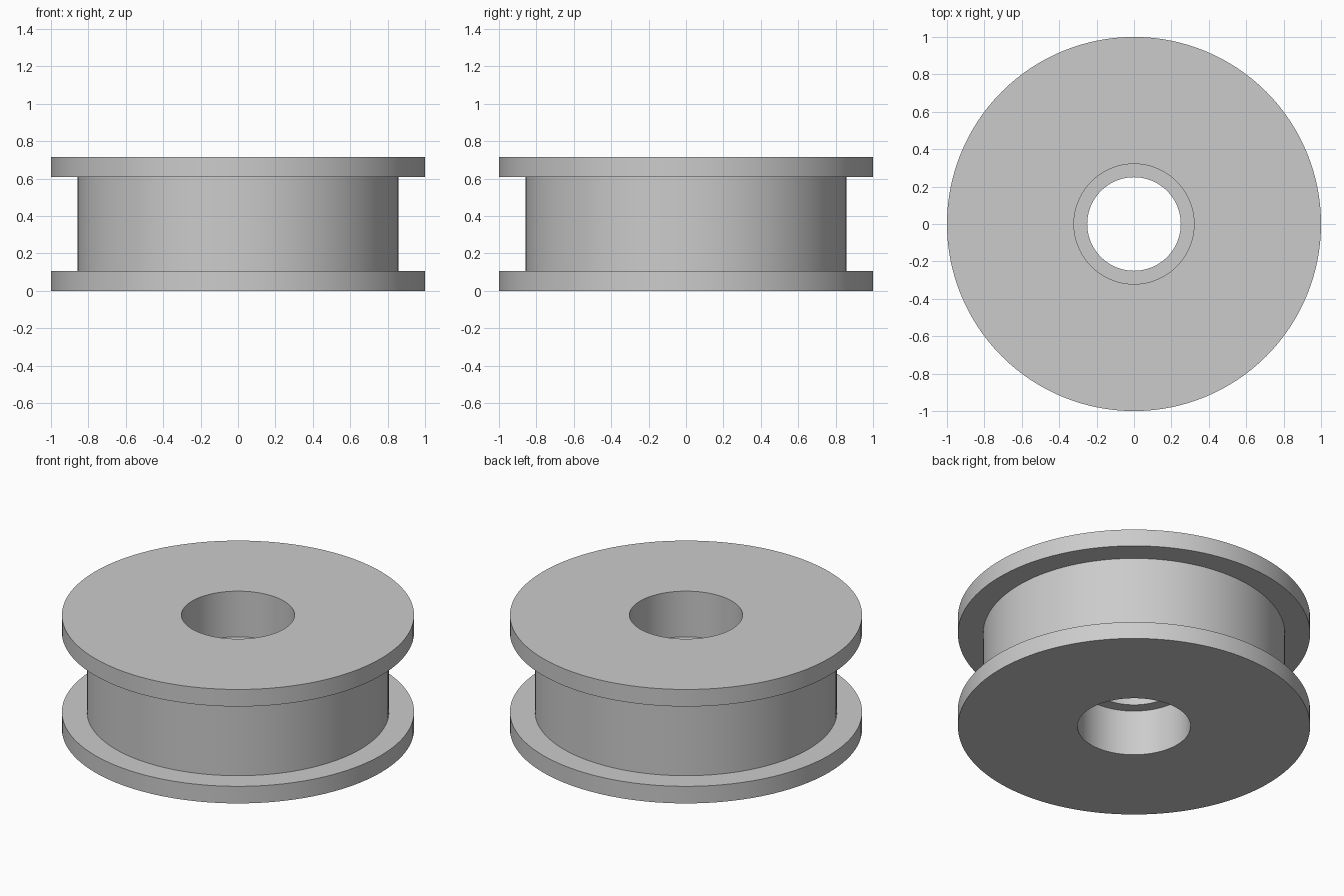
import bpy
import bmesh
import math

cube = bpy.data.objects.get("Cube")
if cube:
    bpy.data.objects.remove(cube, do_unlink=True)

SEGMENTS = 128
FLANGE_R, CORE_R, BORE_R, RIB_R = 1.0, 0.857, 0.321, 0.25
HEIGHT, FLANGE_H = 0.714, 0.107
RIB_LOW, RIB_HIGH = 0.286, 0.428

# Single plain material
grey = bpy.data.materials.new("light grey")
grey.use_nodes = True
colour = (0.6, 0.6, 0.6, 1)
grey.diffuse_color = colour
grey.node_tree.nodes["Principled BSDF"].inputs["Base Color"].default_value = colour


def lathe(name, profile):
    """Revolve a closed (radius, height) profile around the z axis."""
    bm = bmesh.new()
    rings = []
    for i in range(SEGMENTS):
        a = 2 * math.pi * i / SEGMENTS
        rings.append([bm.verts.new((r * math.cos(a), r * math.sin(a), z))
                      for r, z in profile])
    for i, ring in enumerate(rings):
        following = rings[(i + 1) % SEGMENTS]
        for j in range(len(profile)):
            k = (j + 1) % len(profile)
            bm.faces.new((ring[j], following[j], following[k], ring[k]))
    bmesh.ops.recalc_face_normals(bm, faces=bm.faces)
    mesh = bpy.data.meshes.new(name)
    bm.to_mesh(mesh)
    bm.free()
    mesh.materials.append(grey)
    obj = bpy.data.objects.new(name, mesh)
    bpy.context.collection.objects.link(obj)
    bpy.ops.object.select_all(action="DESELECT")
    obj.select_set(True)
    bpy.context.view_layer.objects.active = obj
    bpy.ops.object.shade_smooth_by_angle(angle=math.radians(30))
    return obj


# Two flanges, a narrower core, and a bore stepped in by a middle rib
lathe("flanged_roller", [
    (BORE_R, 0),
    (FLANGE_R, 0),
    (FLANGE_R, FLANGE_H),
    (CORE_R, FLANGE_H),
    (CORE_R, HEIGHT - FLANGE_H),
    (FLANGE_R, HEIGHT - FLANGE_H),
    (FLANGE_R, HEIGHT),
    (BORE_R, HEIGHT),
    (BORE_R, RIB_HIGH),
    (RIB_R, RIB_HIGH),
    (RIB_R, RIB_LOW),
    (BORE_R, RIB_LOW),
])
